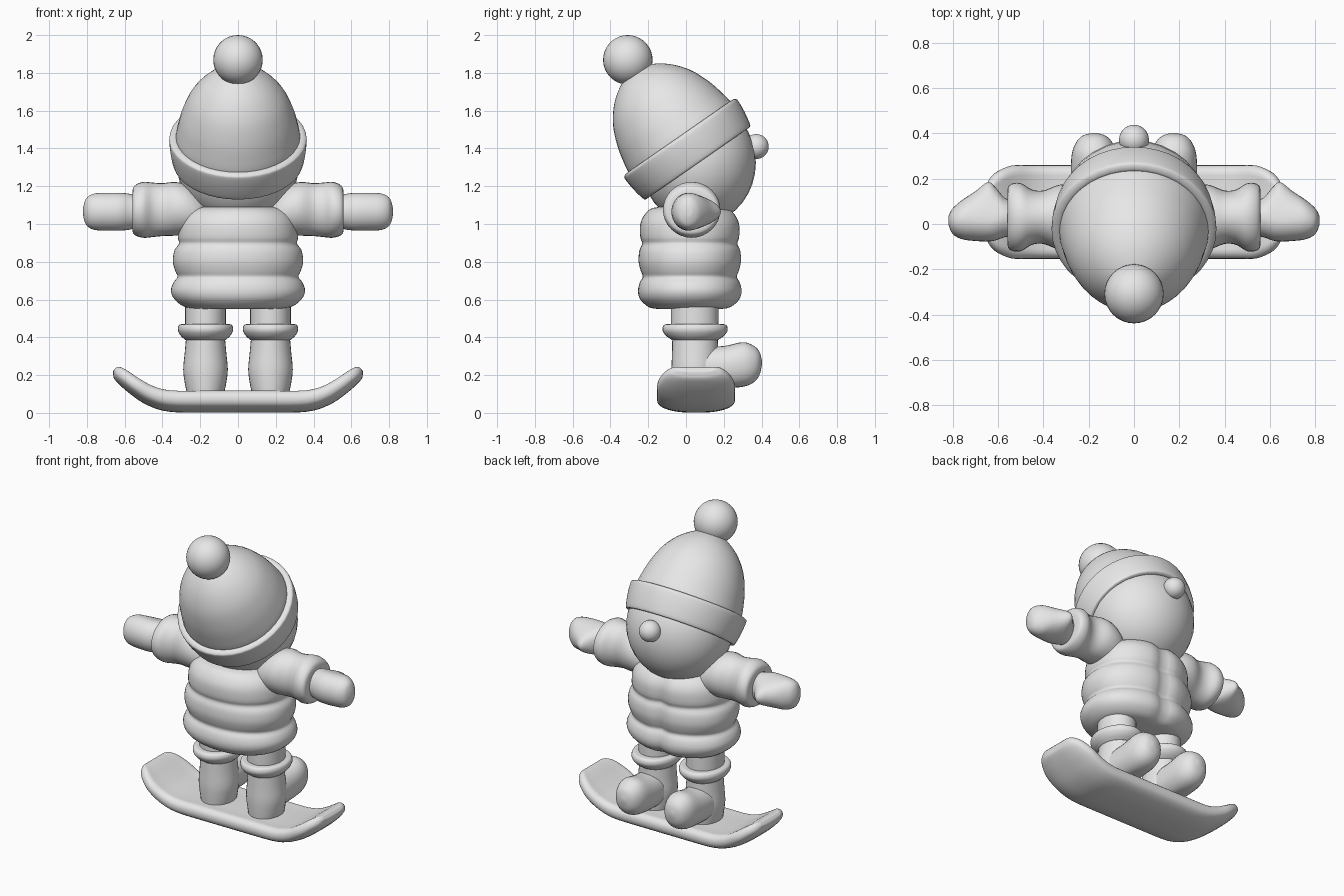
import bpy, bmesh, math
from mathutils import Matrix, Vector

if "Cube" in bpy.data.objects:
    bpy.data.objects.remove(bpy.data.objects["Cube"])

grey = bpy.data.materials.new("light_grey")
grey.diffuse_color = (0.8, 0.8, 0.8, 1)
grey.use_nodes = True
grey.node_tree.nodes["Principled BSDF"].inputs["Base Color"].default_value = grey.diffuse_color


def finish(name, bm, mirror=False, angle=50):
    bmesh.ops.recalc_face_normals(bm, faces=bm.faces)
    me = bpy.data.meshes.new(name)
    bm.to_mesh(me)
    bm.free()
    ob = bpy.data.objects.new(name, me)
    bpy.context.collection.objects.link(ob)
    me.materials.append(grey)
    bpy.ops.object.select_all(action='DESELECT')
    ob.select_set(True)
    bpy.context.view_layer.objects.active = ob
    bpy.ops.object.shade_smooth_by_angle(angle=math.radians(angle))
    if mirror:
        ob.modifiers.new("mirror", 'MIRROR')
    return ob


def spline(rows, k=4):
    """Catmull-Rom interpolation through rows of numbers."""
    rows = [Vector(r) for r in rows]
    out = []
    for i in range(len(rows) - 1):
        p0, p1, p2, p3 = rows[max(i - 1, 0)], rows[i], rows[i + 1], rows[min(i + 2, len(rows) - 1)]
        for j in range(k):
            t = j / k
            out.append(0.5 * (2 * p1 + (p2 - p0) * t + (2 * p0 - 5 * p1 + 4 * p2 - p3) * t * t
                              + (3 * p1 - p0 - 3 * p2 + p3) * t ** 3))
    return out + [rows[-1]]


def ring(a, b, n=32, power=2.0):
    """Superellipse outline as (u, v) pairs."""
    pts = []
    for i in range(n):
        c, s = math.cos(2 * math.pi * i / n), math.sin(2 * math.pi * i / n)
        e = 2 / power
        pts.append((a * math.copysign(abs(c) ** e, c), b * math.copysign(abs(s) ** e, s)))
    return pts


def loft(name, sections, mirror=False, matrix=None, angle=50):
    bm = bmesh.new()
    loops = [[bm.verts.new(p) for p in sec] for sec in sections]
    n = len(loops[0])
    for a, b in zip(loops, loops[1:]):
        for i in range(n):
            bm.faces.new((a[i], a[(i + 1) % n], b[(i + 1) % n], b[i]))
    bm.faces.new(loops[0])
    bm.faces.new(loops[-1])
    if matrix:
        bm.transform(matrix)
    return finish(name, bm, mirror, angle)


def ball(name, centre, scale):
    bm = bmesh.new()
    bmesh.ops.create_uvsphere(bm, u_segments=32, v_segments=18, radius=1)
    bm.transform(Matrix.Translation(centre) @ Matrix.Diagonal((*scale, 1)))
    return finish(name, bm)


def upright(name, rows, cx, cy, **kw):
    """Vertical part from rows of (z, x radius, y radius)."""
    return loft(name, [[(cx + u, cy + v, z) for u, v in ring(a, b)] for z, a, b in spline(rows)], **kw)


# Snowboard: dished deck with upturned tips, (x, middle z, half width, half thickness)
tip = [(0.2, .07, .207, .069), (0.36, .073, .207, .067), (0.46, .10, .207, .062), (0.54, .147, .205, .056),
       (0.60, .192, .18, .05), (0.635, .218, .145, .04), (0.652, .228, .11, .02), (0.655, .23, .09, .004)]
half = spline(tip)
path = [Vector((-r[0], r[1], r[2], r[3])) for r in reversed(half)] + half
board = []
for i, (x, z, w, t) in enumerate(path):
    p, q = path[max(i - 1, 0)], path[min(i + 1, len(path) - 1)]
    d = Vector((q[0] - p[0], q[1] - p[1])).normalized()
    sec = []
    for u, v in ring(w, t, 40, 2.8):
        if v > 0:
            v -= 0.022 * (t / .069) * max(0, 1 - (u / (w * .85)) ** 4)
        else:
            u *= 1 - 0.16 * (v / t) ** 2
        sec.append((x - d.y * v, .053 + u, z + d.x * v))
    board.append(sec)
loft("snowboard", board)

# Boots, cuffs and trouser legs
upright("boot_shaft", [(.11, .10, .118), (.16, .11, .122), (.23, .118, .125), (.32, .11, .122), (.43, .10, .12)],
        .172, .048, mirror=True)
toe = [(.05, .235, .11, .10), (.2, .242, .112, .103), (.3, .256, .118, .1), (.355, .258, .099, .083),
       (.388, .262, .064, .054), (.402, .266, .012, .012)]
loft("boot_toe", [[(.176 + u, y, z + (v if v > 0 else max(v, .135 - z))) for u, v in ring(a, b, 32, 2.2)]
                  for y, z, b, a in spline(toe)], mirror=True)
upright("boot_cuff", [(.385, .105, .12), (.405, .128, .15), (.43, .144, .17), (.452, .146, .172),
                      (.468, .135, .16), (.47, .10, .125)], .172, .048, mirror=True)
upright("trouser_leg", [(.42, .108, .125), (.5, .108, .126), (.6, .108, .126)], .172, .046, mirror=True)

# Padded jacket: three puffy bands with a groove down the chest
bands = [(.55, .20, .17), (.56, .28, .22), (.60, .335, .265), (.645, .355, .277), (.69, .342, .268),
         (.72, .32, .252), (.75, .332, .262), (.80, .345, .274), (.86, .337, .27), (.897, .312, .255),
         (.93, .318, .265), (1.0, .31, .265), (1.05, .285, .242), (1.08, .24, .21), (1.09, .20, .17)]
torso = []
for z, a, b in spline(bands, 3):
    torso.append([(u, .023 + v * (1 - (.10 * math.exp(-(u / .045) ** 2) if v > 0 else 0)), z)
                  for u, v in ring(a, b, 64, 2.2)])
loft("jacket_body", torso)

# Sleeves with a flared cuff: (x, middle z, y radius, z radius)
sleeve = [(.14, 1.03, .05, .05), (.19, 1.045, .11, .10), (.26, 1.07, .14, .132), (.33, 1.08, .143, .142),
          (.40, 1.076, .118, .14), (.45, 1.075, .122, .144), (.50, 1.075, .15, .148), (.54, 1.073, .148, .135),
          (.558, 1.07, .125, .11), (.556, 1.07, .05, .05)]
loft("sleeve", [[(x, .03 + u, z + v) for u, v in ring(a, b)] for x, z, a, b in spline(sleeve)], mirror=True)

# Mittens with the thumb drawn out to one side: (x, back y, thumb y, z radius)
mitten = [(.52, -.05, .10, .08), (.57, -.058, .115, .094), (.61, -.072, .16, .099), (.645, -.077, .185, .10),
          (.70, -.075, .145, .10), (.76, -.067, .105, .096), (.80, -.045, .07, .075), (.817, -.01, .04, .035),
          (.82, .01, .025, .008)]
hand = []
for x, y0, y1, h in spline(mitten):
    mid = y0 + h * .9 if y1 - y0 > 1.8 * h else (y0 + y1) / 2
    sec = []
    for u, v in ring(1, 1):
        squeeze = 1 - .35 * max(0, u) * min(1, max(0, (y1 - mid) / h - 1))
        sec.append((x, mid + u * ((y1 - mid) if u > 0 else (mid - y0)), 1.065 + v * h * squeeze))
    hand.append(sec)
loft("mitten", hand, mirror=True)

# Head and nose
ball("head", (0, .065, 1.325), (.325, .305, .33))
ball("nose", (0, .372, 1.41), (.066, .066, .066))

# Woolly hat, tilted back
tilt = Matrix.Translation((0, .06, 1.325)) @ Matrix.Rotation(math.radians(34.8), 4, 'X')
crown = [(.03, .325), (.15, .33), (.23, .318), (.32, .295), (.42, .252), (.50, .19), (.555, .12), (.585, .055),
         (.592, .008)]
brim = [(.02, .30), (0, .315), (-.004, .332), (.008, .345), (.08, .359), (.145, .364), (.162, .357), (.168, .335),
        (.16, .315)]
for part, rows in (("hat_crown", crown), ("hat_brim", brim)):
    loft(part, [[(u, v, z) for u, v in ring(r, r, 40)] for z, r in spline(rows)], matrix=tilt)
ball("pompom", (0, -.308, 1.869), (.131, .131, .131))
